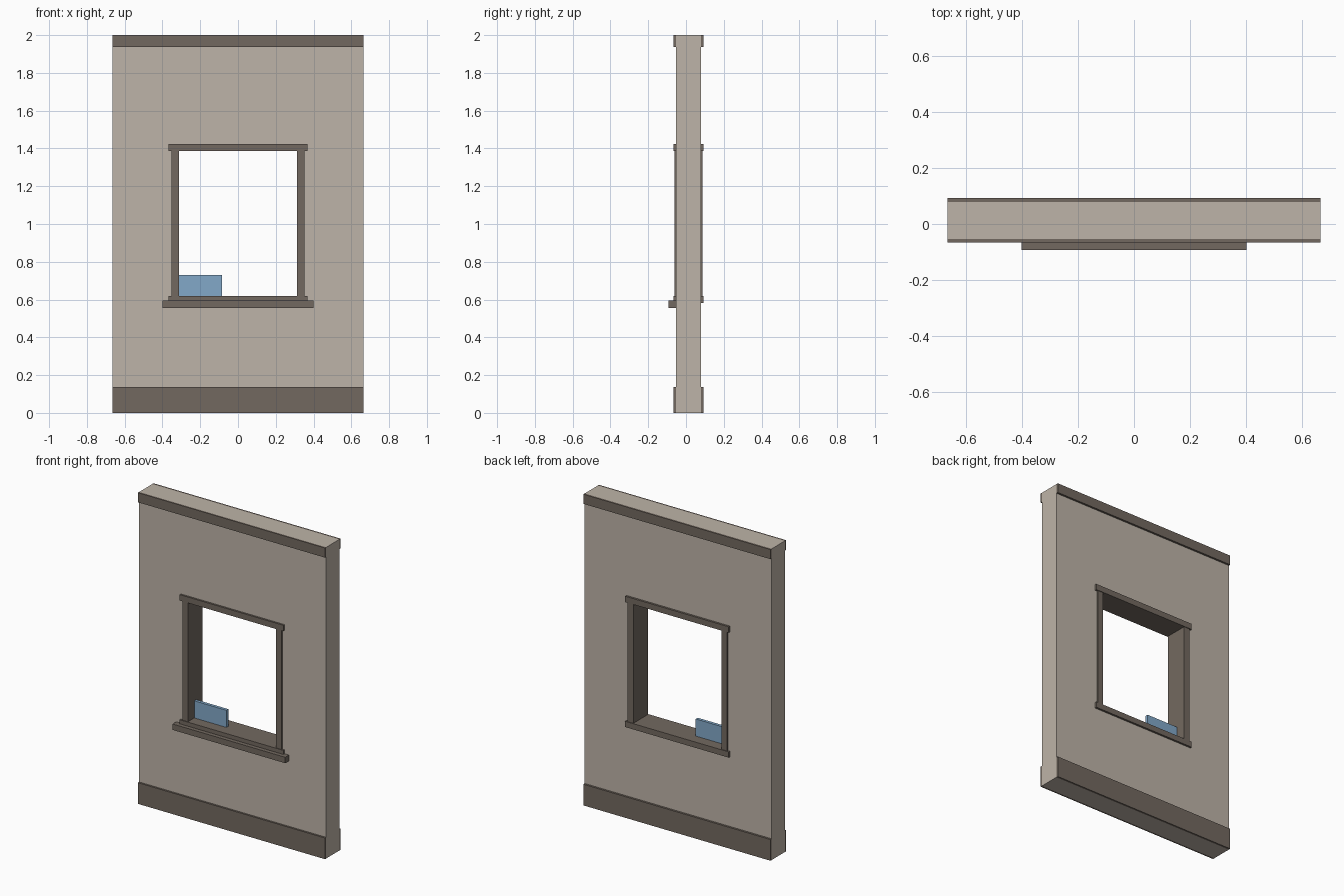
import bpy
import bmesh
from mathutils import Vector

cube = bpy.data.objects.get("Cube")
if cube:
    bpy.data.objects.remove(cube, do_unlink=True)


def material(name, rgb):
    mat = bpy.data.materials.new(name)
    mat.use_nodes = True
    colour = (*rgb, 1)
    mat.diffuse_color = colour
    node = mat.node_tree.nodes["Principled BSDF"]
    node.inputs["Base Color"].default_value = colour
    node.inputs["Roughness"].default_value = 0.8
    return mat


plaster = material("beige plaster", (0.515, 0.456, 0.392))
timber = material("brown trim", (0.171, 0.141, 0.117))
glass = material("blue glass", (0.223, 0.392, 0.578))


def finish(name, bm, mat):
    bmesh.ops.recalc_face_normals(bm, faces=bm.faces)
    mesh = bpy.data.meshes.new(name)
    bm.to_mesh(mesh)
    bm.free()
    mesh.materials.append(mat)
    obj = bpy.data.objects.new(name, mesh)
    bpy.context.collection.objects.link(obj)
    return obj


def box(name, xs, ys, zs, mat):
    bm = bmesh.new()
    bmesh.ops.create_cube(bm, size=1)
    for v in bm.verts:
        v.co = [r[0] if c < 0 else r[1] for c, r in zip(v.co, (xs, ys, zs))]
    return finish(name, bm, mat)


HALF = 0.665
WALL = (-0.054, 0.079)
TRIM = (-0.066, 0.092)
JAMB = (-0.062, 0.088)


# Wall slab: a rectangular ring extruded through its thickness
def rectangle(bm, half, low, high):
    corners = [(-half, low), (half, low), (half, high), (-half, high)]
    return [bm.verts.new((x, WALL[0], z)) for x, z in corners]


bm = bmesh.new()
outer = rectangle(bm, HALF, 0, 2)
inner = rectangle(bm, 0.335, 0.6, 1.405)
for i in range(4):
    j = (i + 1) % 4
    bm.faces.new((outer[i], outer[j], inner[j], inner[i]))
ring = bmesh.ops.extrude_face_region(bm, geom=bm.faces[:], use_keep_orig=True)
moved = [g for g in ring["geom"] if isinstance(g, bmesh.types.BMVert)]
bmesh.ops.translate(bm, verts=moved, vec=Vector((0, WALL[1] - WALL[0], 0)))
finish("wall", bm, plaster)

# Skirting and cornice strips on both faces
for side, depth in (("front", (TRIM[0], WALL[0])), ("back", (WALL[1], TRIM[1]))):
    box(side + "_skirting", (-HALF, HALF), depth, (0, 0.136), timber)
    box(side + "_cornice", (-HALF, HALF), depth, (1.938, 2), timber)

# Window frame running through the wall
box("window_head", (-0.368, 0.368), TRIM, (1.386, 1.424), timber)
box("window_bottom_rail", (-0.368, 0.368), TRIM, (0.583, 0.62), timber)
for side, xs in (("left", (0.313, 0.353)), ("right", (-0.353, -0.313))):
    box(side + "_window_jamb", xs, JAMB, (0.62, 1.386), timber)

# Projecting sill at the front
box("window_sill", (-0.4, 0.4), (-0.092, WALL[0]), (0.556, 0.594), timber)

# Small pane in the lower right corner of the opening
box("glass_pane", (-0.313, -0.085), (0.003, 0.023), (0.62, 0.73), glass)
